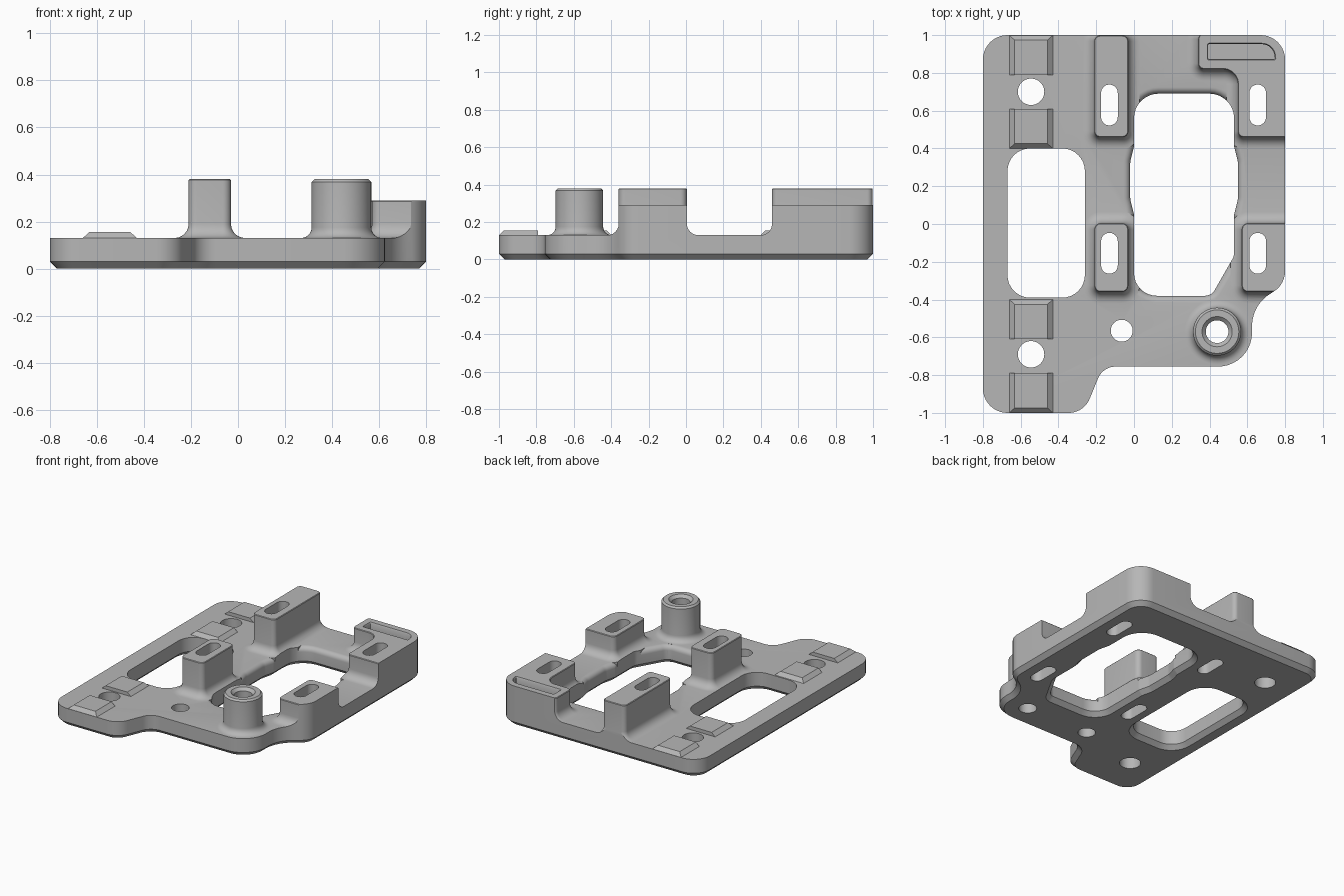
import bpy, bmesh, math
from mathutils import Vector

cube = bpy.data.objects.get("Cube")
if cube:
    bpy.data.objects.remove(cube, do_unlink=True)

grey = bpy.data.materials.new("plain_grey")
grey.use_nodes = True
grey.diffuse_color = (0.47, 0.47, 0.47, 1)
grey.node_tree.nodes["Principled BSDF"].inputs["Base Color"].default_value = grey.diffuse_color

PLATE = 0.13     # plate thickness
FILLET = 0.06    # blend radius at the foot of the posts
CHAMFER = 0.03   # lower edge chamfer


def rounded(corners, steps=8):
    """Counter-clockwise outline with arcs at the corners, as (point, normal) pairs."""
    out = []
    for i, (x, y, r) in enumerate(corners):
        p = Vector((x, y))
        a = (p - Vector(corners[i - 1][:2])).normalized()
        b = (Vector(corners[(i + 1) % len(corners)][:2]) - p).normalized()
        turn = math.atan2(a.x * b.y - a.y * b.x, a.dot(b))
        side = math.copysign(1, turn)
        start = p - a * r * math.tan(abs(turn) / 2)
        n0 = Vector((a.y, -a.x))
        centre = start - n0 * r * side
        for k in range(steps + 1):
            t = turn * k / steps
            n = Vector((n0.x * math.cos(t) - n0.y * math.sin(t),
                        n0.x * math.sin(t) + n0.y * math.cos(t)))
            out.append((centre + n * r * side, n))
    return out


def rect(x0, x1, y0, y1, r):
    return rounded([(x0, y0, r), (x1, y0, r), (x1, y1, r), (x0, y1, r)])


def circle(x, y, r, n=48):
    ring = [Vector((math.cos(math.tau * i / n), math.sin(math.tau * i / n))) for i in range(n)]
    return [(Vector((x, y)) + d * r, d) for d in ring]


def loft(name, outline, levels):
    """Stack the outline at (offset, z) levels into a closed solid."""
    bm = bmesh.new()
    rings = [[bm.verts.new((*(p + n * off), z)) for p, n in outline] for off, z in levels]
    count = len(outline)
    for low, high in zip(rings, rings[1:]):
        for i in range(count):
            j = (i + 1) % count
            bm.faces.new((low[i], low[j], high[j], high[i]))
    bm.faces.new(rings[0][::-1])
    bm.faces.new(rings[-1])
    mesh = bpy.data.meshes.new(name)
    bm.to_mesh(mesh)
    bm.free()
    mesh.materials.append(grey)
    obj = bpy.data.objects.new(name, mesh)
    bpy.context.collection.objects.link(obj)
    return obj


def combine(target, tool, operation):
    mod = target.modifiers.new("combine", 'BOOLEAN')
    mod.operation, mod.object, mod.solver = operation, tool, 'EXACT'
    bpy.context.view_layer.objects.active = target
    bpy.ops.object.modifier_apply(modifier=mod.name)
    bpy.data.objects.remove(tool, do_unlink=True)


def post(name, outline, top, fillet=FILLET, bevel=0.004):
    """Upright with a concave blend into the plate."""
    levels = [(fillet, 0.06)]
    for k in range(7):
        t = math.pi / 2 * k / 6
        levels.append((fillet * (1 - math.sin(t)), PLATE + fillet * (1 - math.cos(t))))
    levels += [(0, top - bevel), (-bevel, top)]
    return loft(name, outline, levels)


# Oversized slab, trimmed to the outline later
plate = loft("mounting_plate", rect(-0.9, 0.9, -1.1, 1.1, 0.05), [(0, -0.1), (0, PLATE)])

# Large window with a rolled upper edge
large = rounded([
    (0, -0.38, 0.12), (0.41, -0.38, 0.06), (0.53, -0.17, 0.07),
    (0.53, 0.05, 0.05), (0.55, 0.13, 0.1), (0.55, 0.33, 0.1), (0.53, 0.41, 0.05),
    (0.53, 0.69, 0.13), (0, 0.69, 0.13),
    (0, 0.41, 0.05), (-0.02, 0.33, 0.1), (-0.02, 0.13, 0.1), (0, 0.05, 0.05)])
roll = 0.035
rolled = [(0, -0.2)]
for k in range(6):
    t = math.pi / 2 * k / 6
    rolled.append((roll * (1 - math.cos(t)), PLATE - roll * (1 - math.sin(t))))
rolled += [(roll, PLATE), (roll, 0.3)]
combine(plate, loft("window_roll_cutter", large, rolled), 'DIFFERENCE')

# Posts and boss
corner = rounded([
    (0.55, 0.46, 0.03), (0.85, 0.46, 0.03), (0.85, 1.05, 0.03), (0.4, 1.05, 0.02),
    (0.34, 0.99, 0.03), (0.34, 0.82, 0.03), (0.55, 0.82, 0.08)])
for part in (
        post("tall_back_post", rect(-0.21, -0.03, 0.46, 0.998, 0.03), 0.38),
        post("tall_front_post", rect(-0.21, -0.03, -0.36, 0.005, 0.035), 0.38),
        post("low_front_post", rect(0.57, 0.85, -0.36, 0.005, 0.035), 0.29),
        post("low_corner_post", corner, 0.29),
        post("round_boss", circle(0.44, -0.57, 0.127), 0.38, 0.045, 0.012)):
    combine(plate, part, 'UNION')

# Trim to the outer outline with a chamfered lower edge
outer = rounded([
    (-0.8, -1, 0.13), (-0.265, -1, 0.12), (-0.165, -0.755, 0.1), (0.625, -0.755, 0.18),
    (0.625, -0.43, 0.2), (0.8, -0.32, 0.13), (0.8, 1, 0.13), (-0.8, 1, 0.13)], 10)
combine(plate, loft("outline_trim", outer, [(-CHAMFER, 0), (0, CHAMFER), (0, 1)]), 'INTERSECT')

# Windows through the plate
through = [(CHAMFER + 0.01, -0.01), (0, CHAMFER), (0, 1)]
small = rect(-0.67, -0.26, -0.39, 0.4, 0.12)
for name, outline in (("large_window_cutter", large), ("small_window_cutter", small)):
    combine(plate, loft(name, outline, through), 'DIFFERENCE')

# Slots through the posts
for x in (-0.13, 0.655):
    for y in (-0.155, 0.63):
        slot = rect(x - 0.044, x + 0.044, y - 0.108, y + 0.108, 0.0435)
        combine(plate, loft("slot_cutter", slot, [(0, -0.1), (0, 1)]), 'DIFFERENCE')

# Round holes
for x, y, r in ((-0.545, 0.7, 0.07), (-0.545, -0.69, 0.07), (-0.065, -0.565, 0.058)):
    combine(plate, loft("hole_cutter", circle(x, y, r), [(0, -0.1), (0, 1)]), 'DIFFERENCE')
bore = loft("boss_bore_cutter", circle(0.44, -0.57, 0.06), [(0, -0.1), (0, 0.36), (0.03, 0.39)])
combine(plate, bore, 'DIFFERENCE')

# Shallow pocket in the corner post
pocket = rounded([(0.385, 0.865, 0.012), (0.755, 0.865, 0.012),
                  (0.745, 0.96, 0.075), (0.385, 0.96, 0.012)])
combine(plate, loft("pocket_cutter", pocket, [(-0.008, 0.23), (-0.008, 0.28), (0.002, 0.3)]),
        'DIFFERENCE')


def pad(name, y_slope, y_flat):
    """Raised pad: sloped on both sides and one end, upright at the other end."""
    inset = 0.025 * math.copysign(1, y_flat - y_slope)
    bm = bmesh.new()
    rings = []
    for z, dx, dy in ((PLATE - 0.02, 0, 0), (PLATE, 0, 0), (0.155, 0.028, inset)):
        x0, x1 = -0.66 + dx, -0.43 - dx
        rings.append([bm.verts.new(v) for v in (
            (x0, y_slope + dy, z), (x1, y_slope + dy, z), (x1, y_flat, z), (x0, y_flat, z))])
    for low, high in zip(rings, rings[1:]):
        for i in range(4):
            j = (i + 1) % 4
            bm.faces.new((low[i], low[j], high[j], high[i]))
    bm.faces.new(rings[0])
    bm.faces.new(rings[-1])
    bmesh.ops.recalc_face_normals(bm, faces=bm.faces)
    mesh = bpy.data.meshes.new(name)
    bm.to_mesh(mesh)
    bm.free()
    mesh.materials.append(grey)
    bpy.context.collection.objects.link(bpy.data.objects.new(name, mesh))


# Locating pads either side of the two round holes
for end, s in (("back", 1), ("front", -1)):
    pad(end + "_outer_pad", s * 0.999, s * 0.79)
    pad(end + "_inner_pad", s * 0.4, s * 0.61)

# Smooth curved walls, keep machined edges crisp
bpy.context.view_layer.update()
bpy.context.view_layer.objects.active = plate
plate.select_set(True)
bpy.ops.object.shade_smooth_by_angle(angle=math.radians(30))
